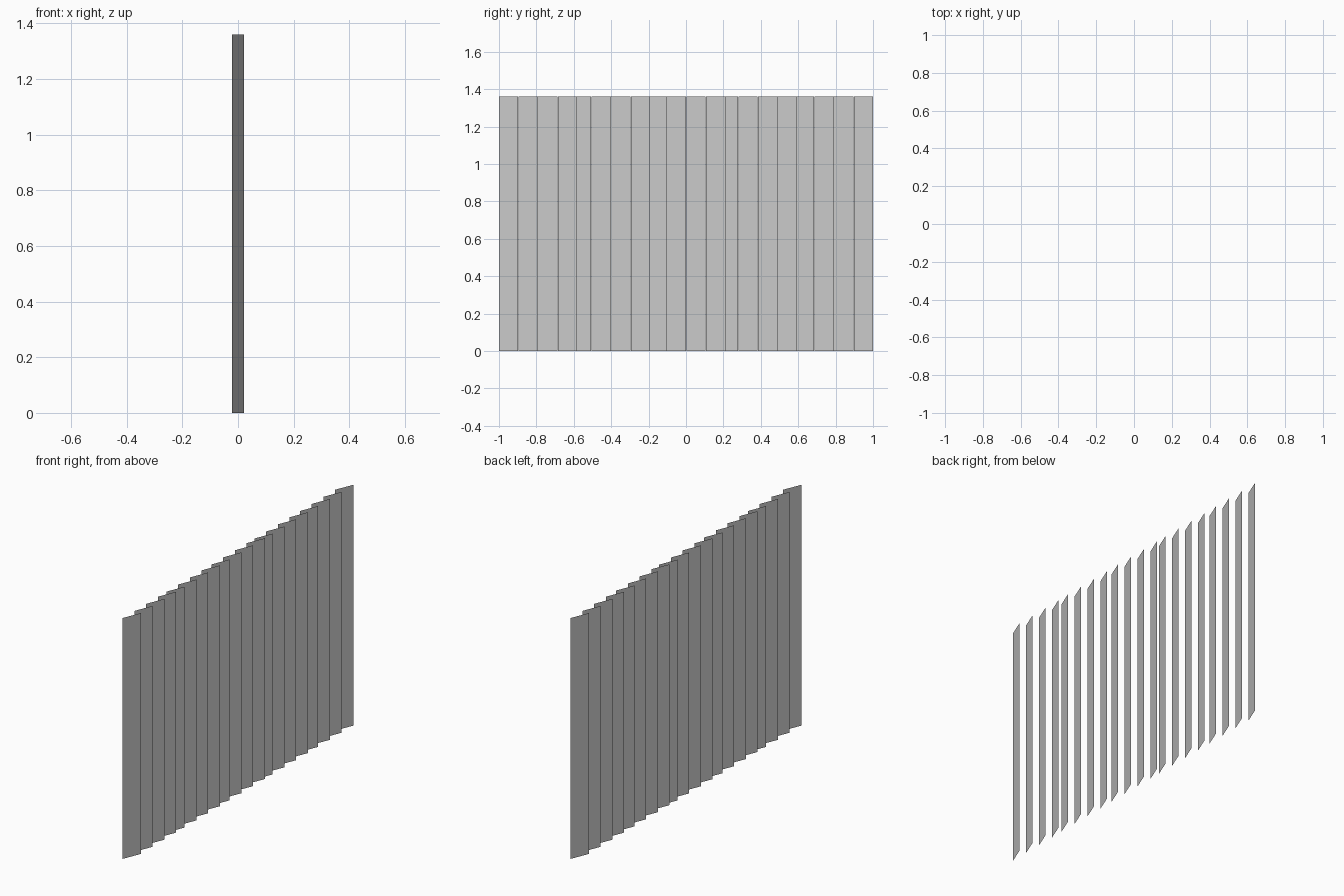
import bpy

if "Cube" in bpy.data.objects:
    bpy.data.objects.remove(bpy.data.objects["Cube"])

HEIGHT = 1.36
WIDTH = 0.103     # extent of a slat along y
DEPTH = 0.021     # half extent of a tilted slat along x
PITCH = 0.105     # spacing inside a group


def slat(name, y_end):
    # thin single-sheet slat, +y edge tilted towards +x
    y0 = y_end - WIDTH
    verts = [(-DEPTH, y0, 0), (DEPTH, y_end, 0),
             (DEPTH, y_end, HEIGHT), (-DEPTH, y0, HEIGHT)]
    mesh = bpy.data.meshes.new(name)
    mesh.from_pydata(verts, [], [(0, 1, 2, 3)])
    obj = bpy.data.objects.new(name, mesh)
    bpy.context.collection.objects.link(obj)


# five groups of four slats, slightly overlapping where groups meet
for g, last_end in enumerate([-0.582, -0.192, 0.21, 0.593, 1.0]):
    for i in range(4):
        end = last_end - (3 - i) * PITCH
        if g == 0 and i == 0:
            end = -1 + WIDTH
        slat(f"blind_slat_{g * 4 + i + 1:02d}", end)
